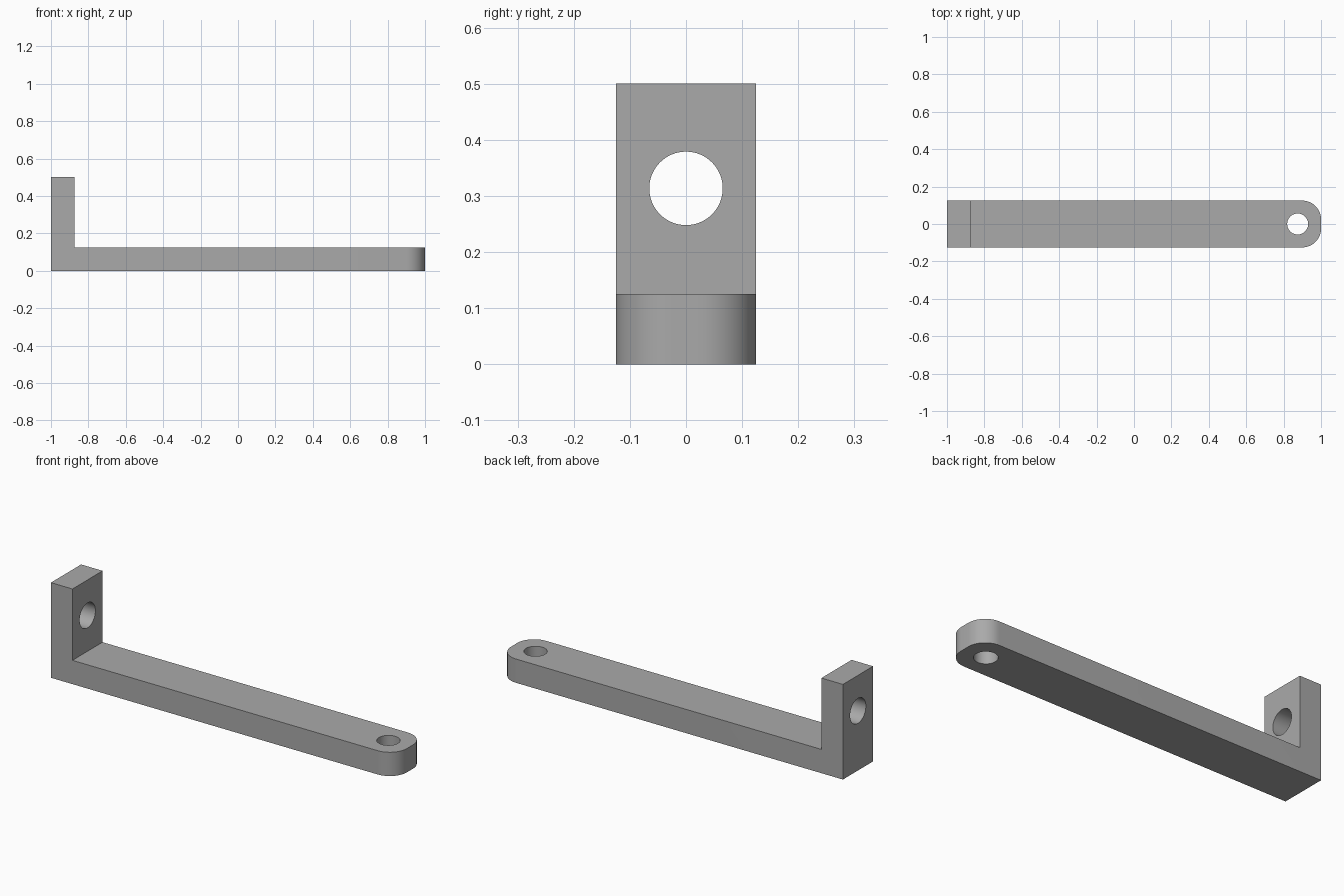
import bpy
import bmesh
import math
from mathutils import Matrix

if "Cube" in bpy.data.objects:
    bpy.data.objects.remove(bpy.data.objects["Cube"], do_unlink=True)

HALF_WIDTH = 0.125
THICK = 0.125
HEIGHT = 0.5
CORNER = 0.1

# Plain grey metal
grey = bpy.data.materials.new("grey_metal")
grey.use_nodes = True
colour = (0.4, 0.4, 0.4, 1)
grey.diffuse_color = colour
grey.node_tree.nodes["Principled BSDF"].inputs["Base Color"].default_value = colour


def new_object(name, bm):
    bmesh.ops.recalc_face_normals(bm, faces=bm.faces)
    mesh = bpy.data.meshes.new(name)
    bm.to_mesh(mesh)
    bm.free()
    mesh.materials.append(grey)
    obj = bpy.data.objects.new(name, mesh)
    bpy.context.collection.objects.link(obj)
    return obj


def drill(target, name, radius, centre, axis):
    """Cut a round hole through the target along the given axis."""
    turn = Matrix.Rotation(math.pi / 2, 4, "Y") if axis == "X" else Matrix()
    bm = bmesh.new()
    bmesh.ops.create_cone(bm, cap_ends=True, segments=64, radius1=radius,
                          radius2=radius, depth=3 * THICK,
                          matrix=Matrix.Translation(centre) @ turn)
    cutter = new_object(name, bm)
    cutter.hide_render = True
    cutter.hide_set(True)
    cutter.display_type = "WIRE"
    cut = target.modifiers.new(name, "BOOLEAN")
    cut.operation = "DIFFERENCE"
    cut.solver = "EXACT"
    cut.object = cutter
    bpy.context.view_layer.objects.active = target
    bpy.ops.object.modifier_apply(modifier=cut.name)
    bpy.data.objects.remove(cutter, do_unlink=True)


# L-shaped side profile, extruded across the width
profile = [(-1, 0), (1, 0), (1, THICK), (THICK - 1, THICK),
           (THICK - 1, HEIGHT), (-1, HEIGHT)]
bm = bmesh.new()
side = bm.faces.new([bm.verts.new((x, -HALF_WIDTH, z)) for x, z in profile])
extruded = bmesh.ops.extrude_face_region(bm, geom=[side])["geom"]
bmesh.ops.translate(bm, vec=(0, 2 * HALF_WIDTH, 0),
                    verts=[v for v in extruded if isinstance(v, bmesh.types.BMVert)])

# Rounded corners at the free end of the arm
end_edges = [e for e in bm.edges
             if all(v.co.x > 0.99 for v in e.verts)
             and abs(e.verts[0].co.z - e.verts[1].co.z) > 0.01]
bmesh.ops.bevel(bm, geom=end_edges, offset=CORNER, segments=16,
                profile=0.5, affect="EDGES")
bracket = new_object("angle_bracket", bm)

# Mounting holes in the arm and the upright
drill(bracket, "arm_hole", 0.056, (0.875, 0, THICK / 2), "Z")
drill(bracket, "upright_hole", 0.0655, (THICK / 2 - 1, 0, 0.3135), "X")

bpy.ops.object.select_all(action="DESELECT")
bracket.select_set(True)
bpy.context.view_layer.objects.active = bracket
bpy.ops.object.shade_smooth_by_angle(angle=math.radians(30))
